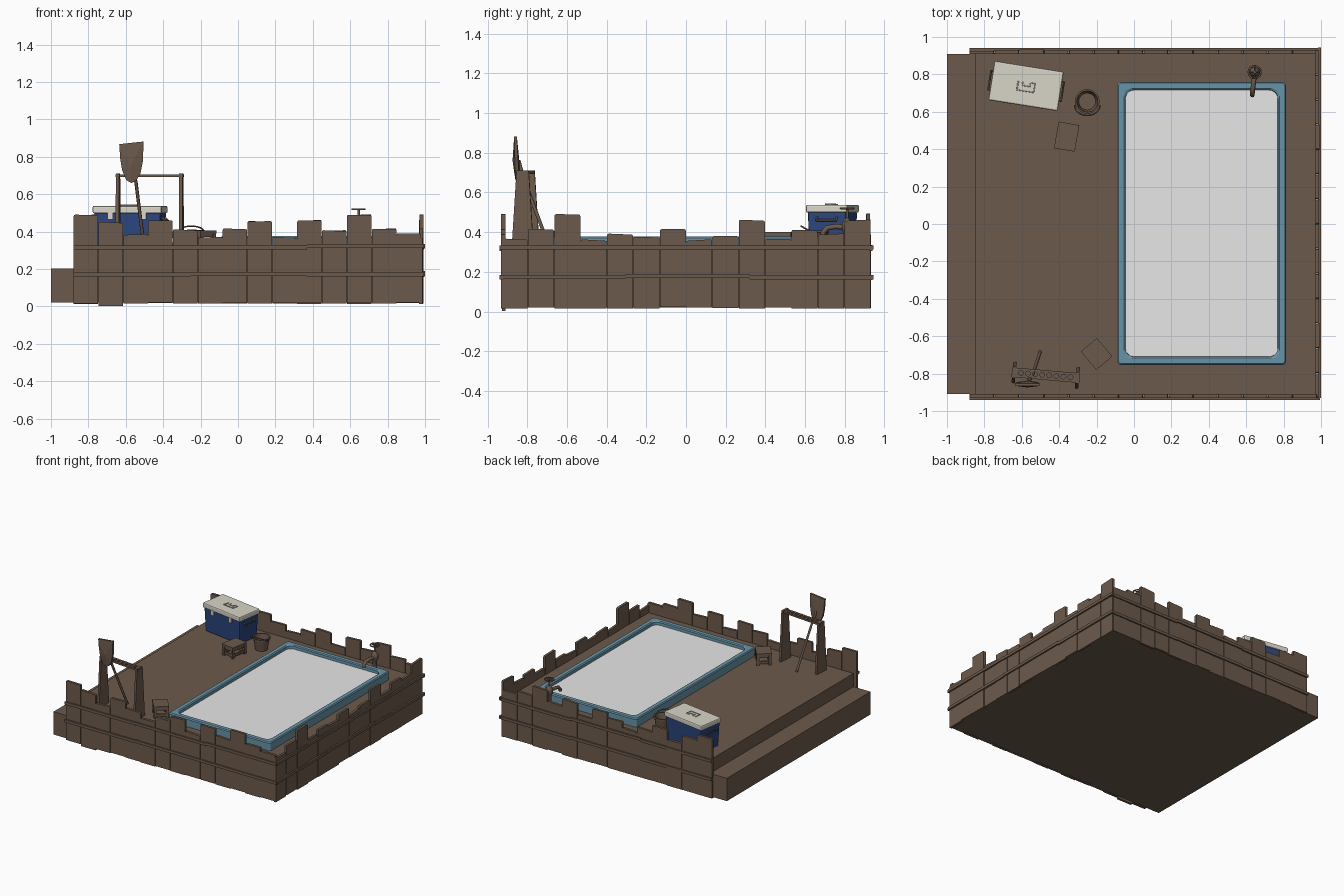
import bpy, bmesh, math, random
from mathutils import Vector, Matrix

if "Cube" in bpy.data.objects:
    bpy.data.objects.remove(bpy.data.objects["Cube"])
random.seed(4)

def mat(name, c):
    m = bpy.data.materials.new(name)
    m.diffuse_color = (*c, 1)
    m.use_nodes = True
    m.node_tree.nodes["Principled BSDF"].inputs["Base Color"].default_value = m.diffuse_color
    return m

WOOD = mat("brown wood", (.150, .102, .072))
RIM = mat("pool rim blue", (.138, .296, .392))
WATER = mat("pale water", (.8, .8, .8))
BLUE = mat("cooler blue", (.025, .061, .21))
WHITE = mat("cooler white", (.69, .67, .58))
DECK = .31

def finish(name, bm, m, M=None, smooth=False):
    if M is not None:
        bm.transform(M)
    bmesh.ops.recalc_face_normals(bm, faces=bm.faces)
    me = bpy.data.meshes.new(name)
    bm.to_mesh(me)
    bm.free()
    me.materials.append(m)
    o = bpy.data.objects.new(name, me)
    bpy.context.collection.objects.link(o)
    if smooth:
        bpy.ops.object.select_all(action='DESELECT')
        o.select_set(True)
        bpy.context.view_layer.objects.active = o
        bpy.ops.object.shade_smooth_by_angle(angle=math.radians(40))
    return o

def add_box(bm, lo, hi, M=Matrix()):
    lo, hi = Vector(lo), Vector(hi)
    T = M @ Matrix.Translation((lo + hi) / 2) @ Matrix.Diagonal((*(hi - lo), 1))
    return bmesh.ops.create_cube(bm, size=1, matrix=T)['verts']

def box(name, lo, hi, m, M=None, bevel=0):
    bm = bmesh.new()
    add_box(bm, lo, hi)
    if bevel:
        bmesh.ops.bevel(bm, geom=bm.edges[:], offset=bevel, segments=2, affect='EDGES', profile=.5)
    return finish(name, bm, m, M)

def lathe(name, prof, m, M, n=20):
    bm = bmesh.new()
    rings = [[bm.verts.new((r * math.cos(2*math.pi*i/n), r * math.sin(2*math.pi*i/n), z))
              for i in range(n)] for r, z in prof]
    for a, b in zip(rings, rings[1:]):
        for i in range(n):
            bm.faces.new((a[i], a[(i+1) % n], b[(i+1) % n], b[i]))
    bm.faces.new(rings[0])
    bm.faces.new(rings[-1])
    return finish(name, bm, m, M, True)

def tube(name, pts, r, m, M=Matrix()):
    cu = bpy.data.curves.new(name, 'CURVE')
    cu.dimensions = '3D'
    cu.bevel_depth, cu.bevel_resolution, cu.use_fill_caps = r, 2, True
    s = cu.splines.new('POLY')
    s.points.add(len(pts) - 1)
    for p, q in zip(s.points, pts):
        p.co = (*q, 1)
    cu.materials.append(m)
    o = bpy.data.objects.new(name, cu)
    o.matrix_world = M
    bpy.context.collection.objects.link(o)

def place(x, y, z, deg=0):
    return Matrix.Translation((x, y, z)) @ Matrix.Rotation(math.radians(deg), 4, 'Z')

# deck and step
box("deck", (-.85, -.915, .02), (.972, .915, DECK), WOOD)
box("step", (-1, -.91, .02), (-.85, .91, .203), WOOD)

# plank fence on three sides with two battens each
FRONT = [.49, .45, .385, .46, .41, .37, .415, .455, .37, .46, .405, .49, .415, .39]
SIDE = [.365, .415, .49, .36, .39, .375, .415, .36, .38, .46, .365, .41, .39, .46]
def fence(name, M, heights, start, end, drop=None):
    bm = bmesh.new()
    w = (end - start) / len(heights)
    for i, h in enumerate(heights):
        bot = .002 if i == drop else .018 + random.uniform(-.004, .004)
        t = random.uniform(0, .006)
        vs = add_box(bm, (start + i*w + .001, -.018 - t, bot), (start + (i+1)*w - .001, -t*.5, h))
        tilt = random.uniform(-.004, .004)
        for v in vs:
            if v.co.z > .3:
                v.co.z += tilt * (1 if v.co.x > start + (i+.5)*w else -1)
        top = [e for e in bm.edges if abs(e.verts[0].co.y - e.verts[1].co.y) > .01
               and e.verts[0] in vs and e.verts[0].co.z > .3]
        bmesh.ops.bevel(bm, geom=top, offset=.008, segments=2, affect='EDGES', profile=.5)
    finish(name + "_planks", bm, WOOD, M)
    bm = bmesh.new()
    L = end - start + .015
    for z in (.156, .302):
        for k in range(3):
            dz = random.uniform(0, .012)
            add_box(bm, (start + L*k/3, -.032, z + dz), (start + L*(k+1)/3, -.015, z + dz + .022))
    finish(name + "_battens", bm, WOOD, M)

fence("front_fence", place(0, -.908, 0), FRONT, -.88, .98, 1)
fence("back_fence", Matrix.Translation((0, .908, 0)) @ Matrix.Diagonal((1, -1, 1, 1)), FRONT, -.88, .98)
fence("right_fence", place(.968, 0, 0, 90), SIDE, -.93, .93)

# pool: rounded rim ring and water sheet
def rounded(x0, x1, y0, y1, r, n=5):
    out = []
    for cx, cy, a in ((x1-r, y1-r, 0), (x0+r, y1-r, 90), (x0+r, y0+r, 180), (x1-r, y0+r, 270)):
        for i in range(n + 1):
            t = math.radians(a + 90*i/n)
            out.append((cx + r*math.cos(t), cy + r*math.sin(t)))
    return out

def pool_loop(d, r):
    return rounded(-.09 + d, .813 - d, -.753 + d, .76 - d, r)

bm = bmesh.new()
loops = [[bm.verts.new((x, y, z)) for x, y in pool_loop(d, r)] for d, r, z in
         ((0, .02, DECK-.02), (0, .02, .37), (.006, .02, .378), (.036, .04, .378), (.044, .045, .372), (.046, .045, DECK-.02))]
for a, b in zip(loops, loops[1:] + loops[:1]):
    for i in range(len(a)):
        j = (i + 1) % len(a)
        bm.faces.new((a[i], a[j], b[j], b[i]))
finish("pool_rim", bm, RIM)
bm = bmesh.new()
bm.faces.new([bm.verts.new((x, y, .35)) for x, y in pool_loop(.044, .045)])
finish("pool_water", bm, WATER)

# tap with hand wheel
T = place(.645, .812, 0)
lathe("tap_pipe", [(.034, DECK), (.034, .325), (.018, .335), (.018, .40), (.026, .41), (.026, .445),
                   (.016, .46), (.007, .47), (.007, .525)], WOOD, T)
tube("tap_spout", [(0, 0, .425), (-.006, -.06, .428), (-.011, -.10, .422), (-.013, -.12, .40), (-.013, -.122, .385)], .013, WOOD, T)
tube("tap_wheel", [(.033*math.cos(i*math.pi/8), .033*math.sin(i*math.pi/8), .52) for i in range(17)], .005, WOOD, T)
for i in range(2):
    a = i*math.pi/2
    c, s = .033*math.cos(a), .033*math.sin(a)
    tube("tap_spoke", [(-c, -s, .52), (c, s, .52)], .004, WOOD, T)

# cooler box
C = place(-.577, .738, DECK, -9)
bm = bmesh.new()
for v in add_box(bm, (-.18, -.098, 0), (.18, .098, .192)):
    if v.co.z < .01:
        v.co.x *= .95
        v.co.y *= .94
bmesh.ops.bevel(bm, geom=bm.edges[:], offset=.008, segments=2, affect='EDGES', profile=.5)
finish("cooler_body", bm, BLUE, C)
box("cooler_lid", (-.187, -.106, .188), (.187, .106, .228), WHITE, C, .008)
tube("cooler_lid_handle", [(-.045, .02, .228), (-.045, -.028, .231), (.045, -.028, .231), (.045, .02, .228),
                           (.02, .02, .23), (.02, 0, .23), (-.02, 0, .23), (-.02, .02, .228)], .004, WHITE, C)
for s in (-1, 1):
    tube("cooler_side_handle", [(s*.178, -.05, .165), (s*.197, -.05, .15), (s*.197, .05, .15), (s*.178, .05, .165)], .006, WOOD, C)
    box("cooler_latch", (s*.09 - .014, -.108, .155), (s*.09 + .014, -.096, .195), WHITE, C)

# bucket
B = place(-.25, .655, DECK)
lathe("bucket", [(.046, 0), (.06, .085), (.066, .087), (.066, .098), (.057, .098), (.045, .012)], WOOD, B)
tube("bucket_handle", [(.068*math.cos(t), -.02 - .055*math.sin(t), .09 + .03*math.sin(t))
                       for t in (i*math.pi/12 for i in range(13))], .004, WOOD, B)

# crate stools
def stool(name, M, w, d, h):
    bm = bmesh.new()
    add_box(bm, (-w, -d, h - .016), (w, d, h))
    for sx in (-1, 1):
        for sy in (-1, 1):
            x, y = sx*(w - .012), sy*(d - .012)
            add_box(bm, (x - .01, y - .01, 0), (x + .01, y + .01, h - .01))
        for z in (.012, h - .034):
            add_box(bm, (sx*(w - .010) - .006, -d + .01, z), (sx*(w - .010) + .006, d - .01, z + .02))
            add_box(bm, (-w + .01, sx*(d - .010) - .006, z), (w - .01, sx*(d - .010) + .006, z + .02))
    finish(name, bm, WOOD, M)

stool("back_stool", place(-.36, .467, DECK, -10), .056, .072, .09)
stool("front_stool", place(-.20, -.695, DECK, 40), .056, .064, .095)

# tool rack: tapered posts and a top board with holes
R = place(-.472, -.808, DECK, -5)
bm = bmesh.new()
for s in (-1, 1):
    for v in add_box(bm, (s*.17 - .009, -.056, 0), (s*.17 + .009, .056, .40)):
        if v.co.z > .2:
            v.co.y *= .55
finish("rack_posts", bm, WOOD, R)
board = box("rack_board", (-.182, -.026, .382), (.182, .026, .396), WOOD, R)
bm = bmesh.new()
for i in range(8):
    bmesh.ops.create_cone(bm, cap_ends=True, segments=12, radius1=.013, radius2=.013, depth=.1,
                          matrix=Matrix.Translation((-.133 + i*.038, 0, .39)))
cut = finish("hole_cutter", bm, WOOD, R)
cut.hide_render = cut.hide_viewport = True
mod = board.modifiers.new("holes", 'BOOLEAN')
mod.operation, mod.object, mod.solver = 'DIFFERENCE', cut, 'EXACT'

# shovel leaning on the rack, blade up
outline = [(-.635, .868), (-.505, .882), (-.508, .78), (-.522, .71), (-.545, .672), (-.570, .66), (-.597, .675), (-.62, .73), (-.63, .79)]
bm = bmesh.new()
front = [bm.verts.new((x, -.866 + (.88 - z)*.03, z)) for x, z in outline]
rear = [bm.verts.new((x, -.852 + (.88 - z)*.05, z)) for x, z in outline]
cf, cb = bm.verts.new((-.57, -.874, .76)), bm.verts.new((-.57, -.838, .74))
for i in range(len(outline)):
    j = (i + 1) % len(outline)
    bm.faces.new((front[i], front[j], rear[j], rear[i]))
    bm.faces.new((front[i], front[j], cf))
    bm.faces.new((rear[i], rear[j], cb))
finish("shovel_blade", bm, WOOD)
tube("shovel_handle", [(-.567, -.843, .76), (-.545, -.815, .66), (-.502, -.685, DECK + .005)], .009, WOOD)
